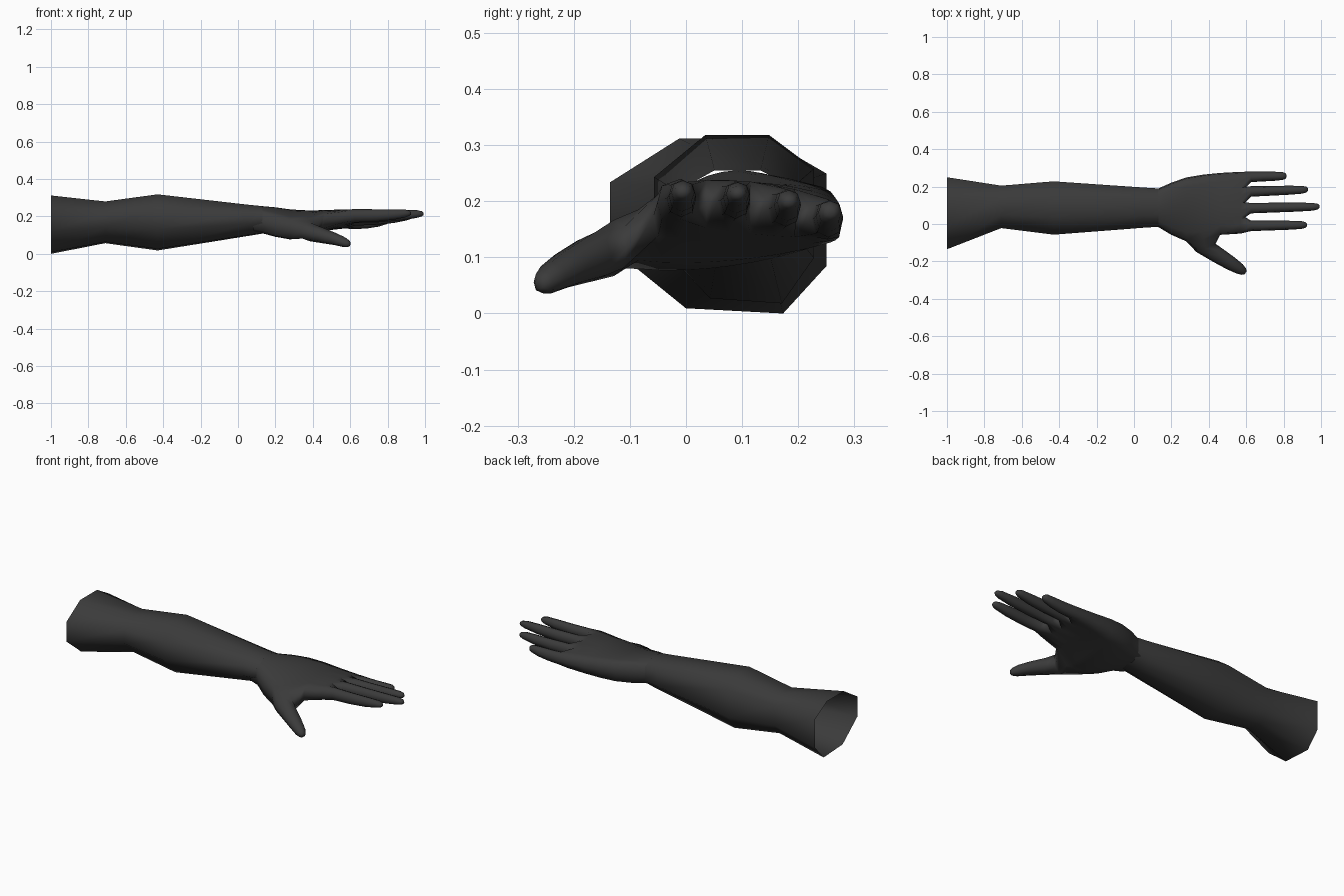
import bpy, bmesh, math
from mathutils import Vector

if "Cube" in bpy.data.objects:
    bpy.data.objects.remove(bpy.data.objects["Cube"])

skin = bpy.data.materials.new("charcoal")
skin.diffuse_color = (0.043, 0.043, 0.043, 1)
skin.use_nodes = True
skin.node_tree.nodes["Principled BSDF"].inputs["Base Color"].default_value = skin.diffuse_color


def finish(bm, name):
    bmesh.ops.recalc_face_normals(bm, faces=bm.faces)
    me = bpy.data.meshes.new(name)
    bm.to_mesh(me)
    bm.free()
    me.materials.append(skin)
    for p in me.polygons:
        p.use_smooth = True
    ob = bpy.data.objects.new(name, me)
    bpy.context.collection.objects.link(ob)
    return ob


def skin_rings(bm, a, b, skip=()):
    n = len(a)
    for i in range(n):
        if i not in skip:
            bm.faces.new((a[i], a[(i + 1) % n], b[(i + 1) % n], b[i]))


# Forearm: one octagonal profile fitted to each station, open at both ends
profile = [(0, .75), (.32, 1), (.72, 1), (1, .8), (1, .27), (.8, 0), (.35, .03), (0, .38)]
arm_stations = [  # x, y low, y high, z low, z high
    (-1.0, -.135, .25, .0, .312), (-.71, -.022, .205, .057, .28),
    (-.43, -.057, .228, .018, .318), (.05, -.02, .195, .095, .263),
    (.13, -.015, .19, .108, .255)]
bm = bmesh.new()
prev = None
for x, y0, y1, z0, z1 in arm_stations:
    ring = [bm.verts.new((x, y0 + u * (y1 - y0), z0 + v * (z1 - z0))) for u, v in profile]
    if prev:
        skin_rings(bm, prev, ring)
    prev = ring
finish(bm, "forearm")

# Palm: rings with nine points on top, nine below and one on each side
palm_stations = [  # x, y low, y high, centre z at each side, half thickness
    (.08, .0, .175, .178, .18, .062), (.13, -.008, .184, .172, .18, .066),
    (.20, -.05, .215, .15, .178, .070), (.28, -.085, .243, .13, .175, .068),
    (.37, -.085, .258, .14, .172, .061), (.46, -.05, .267, .175, .168, .050),
    (.57, -.043, .273, .198, .166, .040)]
bm = bmesh.new()
palm = []
for x, y0, y1, za, zb, h in palm_stations:
    top, low = [], []
    for c in range(9):
        u = c / 4 - 1
        y = y0 + (y1 - y0) * c / 8
        z = za + (zb - za) * c / 8
        t = h * math.sqrt(1 - .45 * u * u)
        top.append(bm.verts.new((x, y, z + t + .013 * (1 - u * u))))
        low.append(bm.verts.new((x, y, z - t)))
    side_a = bm.verts.new((x, y0 - .008, za))
    side_b = bm.verts.new((x, y1 + .006, zb))
    palm.append((top, low, side_a, side_b))


def palm_ring(s):
    top, low, a, b = s
    return top + [b] + low[::-1] + [a]


THUMB = (3, 5)
for i in range(len(palm) - 1):
    # Leave the side open where the thumb grows out
    skip = (18, 19) if THUMB[0] <= i < THUMB[1] else ()
    skin_rings(bm, palm_ring(palm[i]), palm_ring(palm[i + 1]), skip)

OCT = [(-.76, .72), (0, 1), (.76, .72), (1, 0), (.76, -.72), (0, -1), (-.76, -.72), (-1, 0)]


def digit(root, rings):
    """Loft from a root loop through rings of (centre, side, half width, half height)."""
    prev = root
    for centre, side, w, h in rings:
        side = Vector(side).normalized()
        ring = [bm.verts.new(Vector(centre) + side * (w * a) + Vector((0, 0, h * b)))
                for a, b in OCT]
        skin_rings(bm, prev, ring)
        prev = ring
    bm.faces.new(prev)


# Fingers: each grows from two columns of the knuckle edge
top, low, side_a, side_b = palm[-1]
mids = [side_a]
for c in (2, 4, 6):
    mids.append(bm.verts.new((top[c].co + low[c].co) / 2 + Vector((.025, 0, 0))))
mids.append(side_b)
fingers = [  # root y, tip y, tip x, centre z
    (-.010, -.005, .925, .204), (.085, .093, .992, .201),
    (.174, .184, .93, .187), (.252, .257, .815, .168)]
steps = [(.0, 1.0, 1.0, 0), (.35, .93, .92, .001), (.68, .86, .78, .006),
         (.90, .74, .58, .012), (.975, .54, .38, .013), (1, .25, .17, .012)]
for k, (ya, yb, tip, z) in enumerate(fingers):
    c = 2 * k
    root = [top[c], top[c + 1], top[c + 2], mids[k + 1],
            low[c + 2], low[c + 1], low[c], mids[k]]
    digit(root, [((.625 + (tip - .625) * t, ya + (yb - ya) * t, z + dz),
                  (0, 1, 0), .028 * w, .036 * h) for t, w, h, dz in steps])

# Thumb: grows from the open side of the palm
i, k = THUMB
root = [palm[i][0][0], palm[i + 1][0][0], palm[k][0][0], palm[k][2],
        palm[k][1][0], palm[i + 1][1][0], palm[i][1][0], palm[i][2]]
diag = (.55, .8, 0)
digit(root, [
    ((.385, -.128, .117), (1, .42, 0), .056, .050),
    ((.45, -.168, .099), diag, .043, .042),
    ((.515, -.209, .081), diag, .038, .034),
    ((.565, -.240, .064), diag, .030, .028),
    ((.588, -.255, .056), diag, .020, .020),
    ((.597, -.261, .054), diag, .009, .010)])
finish(bm, "hand")
